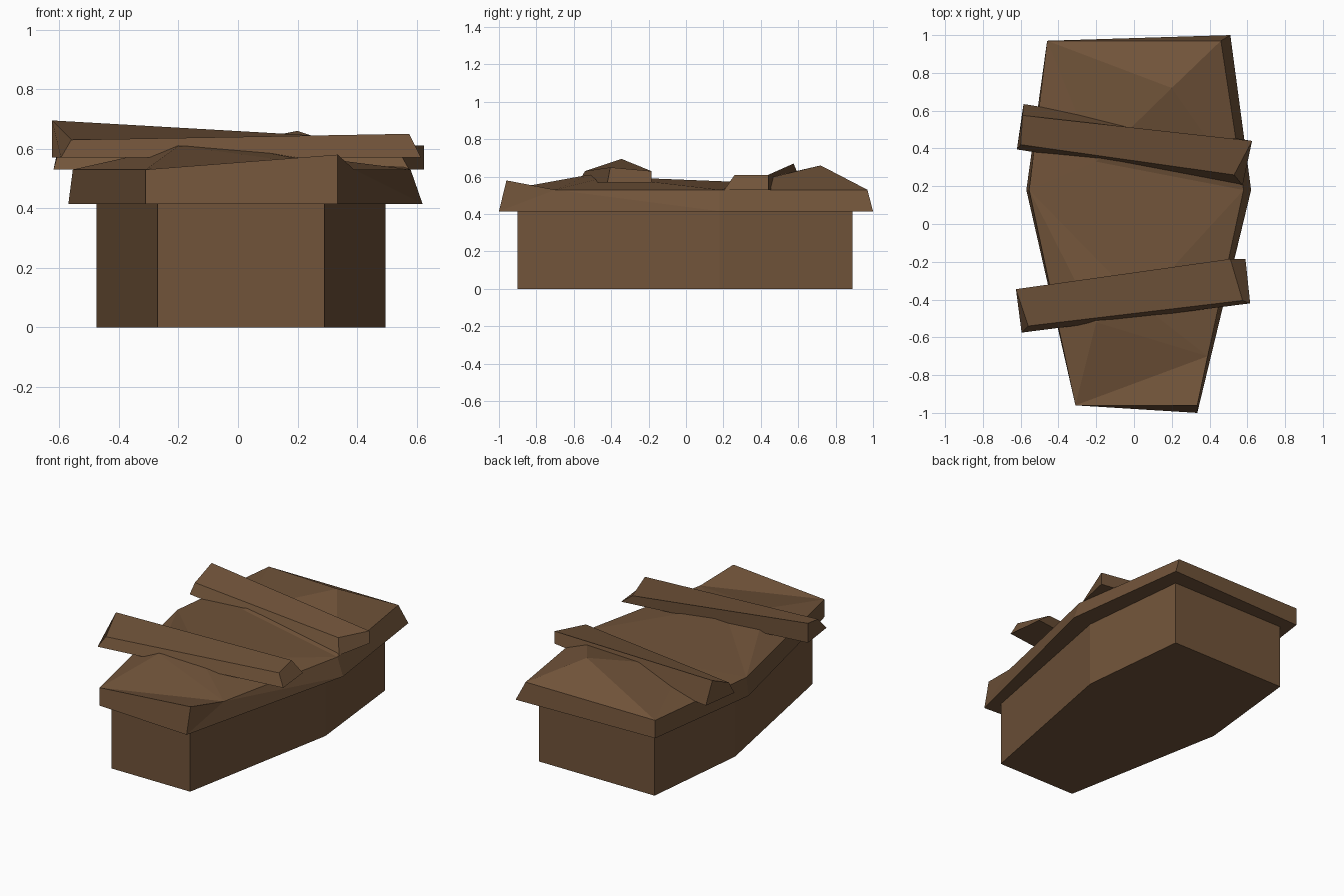
import bpy, bmesh

if "Cube" in bpy.data.objects:
    bpy.data.objects.remove(bpy.data.objects["Cube"])

wood = bpy.data.materials.new("dark brown wood")
wood.diffuse_color = (0.165, 0.088, 0.042, 1)
wood.use_nodes = True
wood.node_tree.nodes["Principled BSDF"].inputs["Base Color"].default_value = wood.diffuse_color


def make(name, verts, faces):
    """Build a flat-shaded part with outward normals."""
    bm = bmesh.new()
    vs = [bm.verts.new(v) for v in verts]
    for f in faces:
        bm.faces.new([vs[i] for i in f])
    bmesh.ops.triangulate(bm, faces=[f for f in bm.faces if len(f.verts) == 5])
    bmesh.ops.recalc_face_normals(bm, faces=bm.faces)
    me = bpy.data.meshes.new(name)
    bm.to_mesh(me)
    bm.free()
    me.materials.append(wood)
    ob = bpy.data.objects.new(name, me)
    bpy.context.collection.objects.link(ob)
    return ob


def loft(a, b):
    """Faces joining two rings of equal length, capped at both ends."""
    n = len(a)
    sides = [(i, (i + 1) % n, n + (i + 1) % n, n + i) for i in range(n)]
    return a + b, sides + [tuple(range(n)), tuple(range(n, 2 * n))]


# Box: six-sided outline raised straight up
outline = [(-0.27, -0.9), (0.29, -0.9), (0.495, 0.18),
           (0.42, 0.89), (-0.4, 0.89), (-0.475, 0.18)]
make("coffin_box", *loft([(x, y, 0) for x, y in outline],
                         [(x, y, 0.42) for x, y in outline]))

# Lid: overhanging rim with an uneven, warped top
rim = [(-0.31, -0.96), (0.335, -1.0), (0.62, 0.18),
       (0.51, 1.0), (-0.46, 0.97), (-0.57, 0.18)]
top = [(-0.31, -0.96, 0.53), (0.335, -0.96, 0.58), (0.58, 0.18, 0.53),
       (0.46, 0.97, 0.53), (-0.46, 0.97, 0.53), (-0.555, 0.18, 0.53)]
bumps = [(0.39, -0.7, 0.53), (-0.2, -0.52, 0.61), (0.03, -0.42, 0.60),
         (-0.2, 0.33, 0.57), (0.2, 0.72, 0.66)]
lid_faces = [(0, 1, 2, 3, 4, 5)]
for i in range(6):
    j = (i + 1) % 6
    lid_faces.append((i, j, 6 + j, 12, 7) if i == 1 else (i, j, 6 + j, 6 + i))
lid_faces += [(6, 7, 12), (6, 12, 13), (12, 14, 13), (6, 13, 11),
              (13, 14, 11), (14, 12, 8), (14, 8, 15), (14, 15, 11),
              (15, 8, 16), (8, 9, 16), (9, 10, 16), (10, 15, 16),
              (11, 15, 10)]
make("coffin_lid", [(x, y, 0.415) for x, y in rim] + top + bumps, lid_faces)

# Cross planks: left end ring to right end ring
make("front_plank", *loft(
    [(-0.595, -0.575, 0.57), (-0.56, -0.54, 0.63),
     (-0.625, -0.345, 0.695), (-0.625, -0.345, 0.57)],
    [(0.615, -0.42, 0.57), (0.575, -0.405, 0.65),
     (0.51, -0.185, 0.63), (0.59, -0.185, 0.57)]))
make("back_plank", *loft(
    [(-0.62, 0.395, 0.53), (-0.6, 0.42, 0.60),
     (-0.59, 0.575, 0.67), (-0.585, 0.635, 0.53)],
    [(0.575, 0.205, 0.53), (0.53, 0.26, 0.61),
     (0.625, 0.44, 0.61), (0.625, 0.44, 0.53)]))
